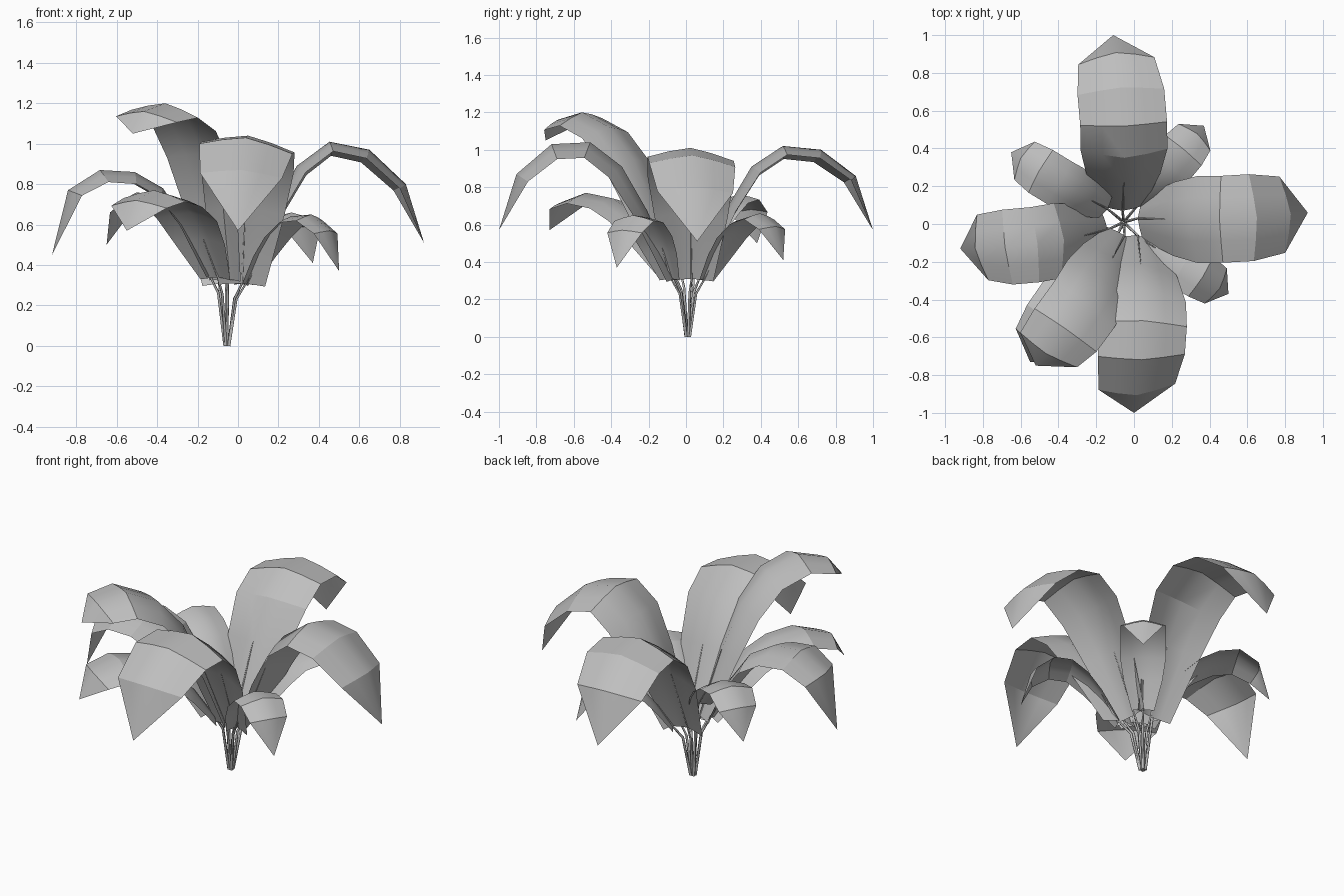
import bpy, bmesh, math
from mathutils import Vector

if "Cube" in bpy.data.objects:
    bpy.data.objects.remove(bpy.data.objects["Cube"])


def make_material(name, value):
    mat = bpy.data.materials.new(name)
    mat.use_nodes = True
    colour = (value, value, value, 1)
    mat.diffuse_color = colour
    mat.node_tree.nodes["Principled BSDF"].inputs["Base Color"].default_value = colour
    return mat


GREY = make_material("plain grey", 0.52)
ROOT = Vector((-0.055, 0.01, 0))
# share of the full width at each station from base to tip
WIDTHS = (0.5, 0.85, 1, 1, 1, 0.88, 0)
STEPS = (0, 0.16, 0.3, 0.48, 0.7, 0.9, 1)


def rib_points(base, tip, bend, heights):
    """Middle rib of a leaf: straight in plan with a slight sideways bend."""
    base, tip = Vector((*base, 0)), Vector((*tip, 0))
    along = (tip - base).normalized()
    side = Vector((-along.y, along.x, 0))
    points = []
    for t, z in zip(STEPS, heights):
        p = base.lerp(tip, t) + side * bend * math.sin(math.pi * t)
        p.z = z
        points.append(p)
    return points, side


def make_leaf(name, points, side, width, roll):
    """Folded sheet, two panels wide each side of a raised middle rib."""
    bm = bmesh.new()
    rows = []
    last = len(points) - 1
    for i, p in enumerate(points):
        if i == last:
            rows.append([bm.verts.new(p)] * 5)
            continue
        tangent = (points[i + 1] - points[max(i - 1, 0)]).normalized()
        up = tangent.cross(side).normalized()
        half = width * WIDTHS[i] / 2
        row = []
        for s in (-1, -0.5, 0, 0.5, 1):
            drop = half * (0.26 * abs(s) ** 1.3 + roll * s)
            row.append(bm.verts.new(p + side * half * s - up * drop))
        rows.append(row)
    for a, b in zip(rows, rows[1:]):
        for j in range(4):
            quad = [a[j], a[j + 1], b[j + 1], b[j]]
            bm.faces.new(list(dict.fromkeys(quad)))
    bmesh.ops.recalc_face_normals(bm, faces=bm.faces)
    if sum(f.normal.z for f in bm.faces) < 0:
        bmesh.ops.reverse_faces(bm, faces=bm.faces)
    mesh = bpy.data.meshes.new(name)
    bm.to_mesh(mesh)
    bm.free()
    mesh.materials.append(GREY)
    obj = bpy.data.objects.new(name, mesh)
    bpy.context.collection.objects.link(obj)
    bpy.ops.object.select_all(action="DESELECT")
    obj.select_set(True)
    bpy.context.view_layer.objects.active = obj
    bpy.ops.object.shade_smooth_by_angle(angle=math.radians(25))


def make_stem(name, points):
    """Thin tapering stalk from the root into the underside of the leaf."""
    base = points[0]
    out = Vector((base.x - ROOT.x, base.y - ROOT.y, 0))
    path = [ROOT + out * 0.12,
            ROOT + out * 0.5 + Vector((0, 0, base.z * 0.75)),
            base, points[1]]
    curve = bpy.data.curves.new(name, "CURVE")
    curve.dimensions = "3D"
    curve.bevel_depth = 0.008
    curve.bevel_resolution = 0
    curve.use_fill_caps = True
    spline = curve.splines.new("POLY")
    spline.points.add(len(path) - 1)
    for point, co, r in zip(spline.points, path, (1, 0.9, 0.7, 0.3)):
        point.co = (*co, 1)
        point.radius = r
    curve.materials.append(GREY)
    bpy.context.collection.objects.link(bpy.data.objects.new(name, curve))


# name: base, tip, sideways bend, width, roll, rib heights
LEAVES = {
    "back": ((-0.06, 0.07), (-0.11, 1.0), -0.03, 0.46, 0.05,
             (0.31, 0.69, 0.91, 1.02, 1.0, 0.86, 0.57)),
    "left": ((0.02, 0.03), (0.92, 0.06), -0.02, 0.46, 0.05,
             (0.31, 0.66, 0.89, 1.01, 0.97, 0.8, 0.51)),
    "front": ((0.02, -0.06), (0, -1.0), 0.04, 0.46, 0.12,
              (0.31, 0.68, 0.91, 1.04, 1.03, 0.87, 0.57)),
    "right": ((-0.14, -0.03), (-0.92, -0.13), 0.03, 0.4, 0.05,
              (0.35, 0.62, 0.78, 0.86, 0.87, 0.77, 0.45)),
    "front_right_upper": ((-0.05, -0.06), (-0.52, -0.75), 0.03, 0.4, 0.1,
                          (0.33, 0.7, 0.95, 1.12, 1.2, 1.16, 1.05)),
    "front_right_lower": ((-0.1, -0.08), (-0.55, -0.73), 0, 0.37, 0.05,
                          (0.34, 0.53, 0.66, 0.74, 0.77, 0.72, 0.57)),
    "back_right": ((-0.14, 0.08), (-0.65, 0.38), 0.01, 0.26, 0.05,
                   (0.48, 0.6, 0.68, 0.74, 0.76, 0.68, 0.5)),
    "back_left": ((0.02, 0.1), (0.37, 0.52), 0, 0.25, 0,
                  (0.31, 0.45, 0.55, 0.63, 0.66, 0.59, 0.41)),
    "front_left": ((0.04, -0.08), (0.5, -0.37), 0, 0.25, 0,
                   (0.31, 0.46, 0.56, 0.64, 0.65, 0.57, 0.37)),
}

for name, (base, tip, bend, width, roll, heights) in LEAVES.items():
    points, side = rib_points(base, tip, bend, heights)
    make_leaf(name + "_leaf", points, side, width, roll)
    make_stem(name + "_stem", points)
